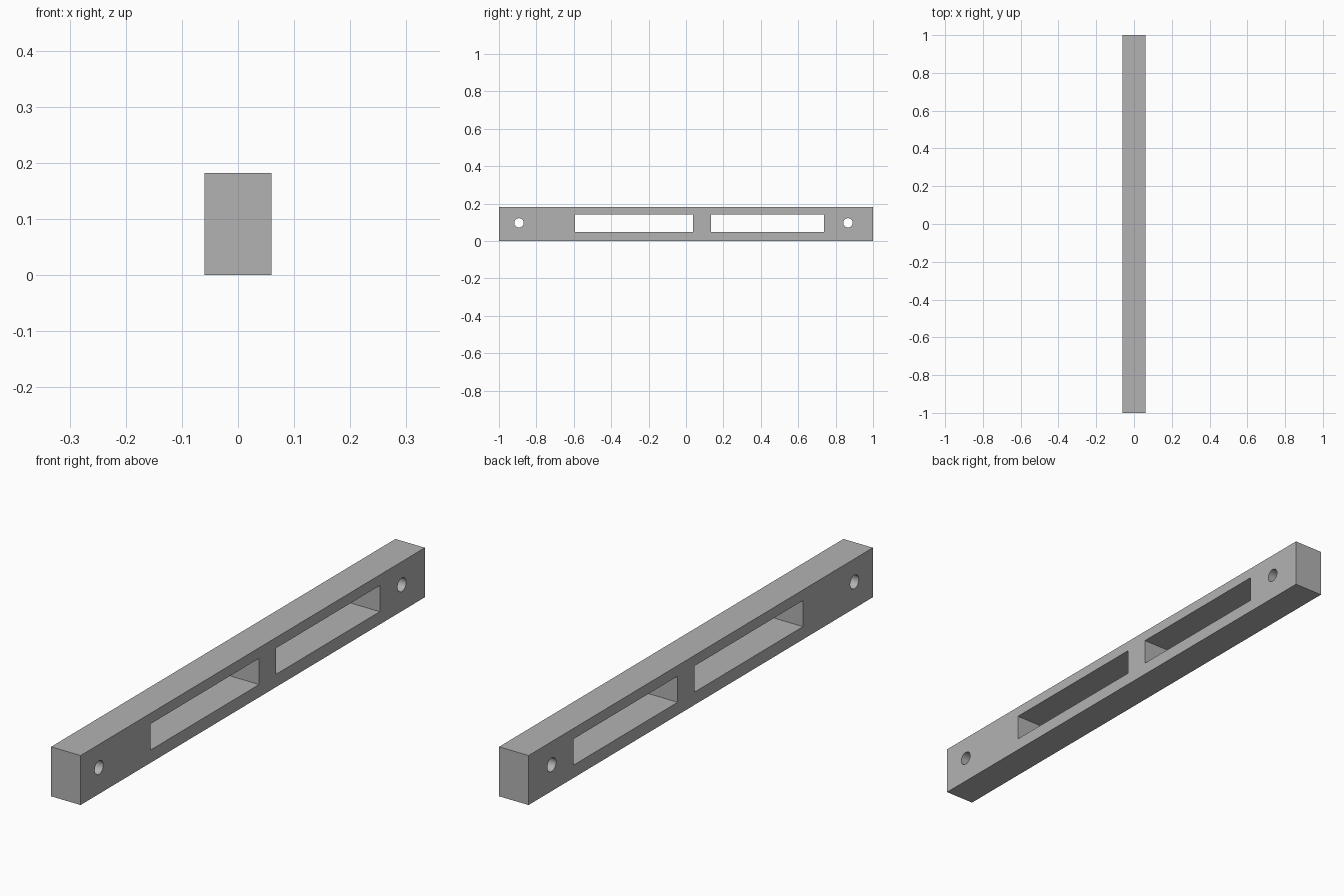
import bpy
import math

WIDTH, LENGTH, HEIGHT = 0.12, 2.0, 0.182
HOLE_Z, HOLE_RADIUS = 0.097, 0.025
SLOT_BOTTOM, SLOT_TOP = 0.047, 0.143

default_cube = bpy.data.objects.get("Cube")
if default_cube:
    bpy.data.objects.remove(default_cube, do_unlink=True)

grey = bpy.data.materials.new("plain grey")
grey.use_nodes = True
colour = (0.45, 0.45, 0.45, 1)
grey.diffuse_color = colour
grey.node_tree.nodes["Principled BSDF"].inputs["Base Color"].default_value = colour


def box(name, size, location):
    bpy.ops.mesh.primitive_cube_add(size=1, location=location)
    obj = bpy.context.object
    obj.name = name
    obj.scale = size
    bpy.ops.object.transform_apply(location=False, rotation=False, scale=True)
    obj.data.materials.append(grey)
    return obj


def slot_cutter(y_start, y_end):
    size = (WIDTH * 2, y_end - y_start, SLOT_TOP - SLOT_BOTTOM)
    centre = (0, (y_start + y_end) / 2, (SLOT_TOP + SLOT_BOTTOM) / 2)
    return box("slot_cutter", size, centre)


def hole_cutter(y):
    bpy.ops.mesh.primitive_cylinder_add(
        vertices=32, radius=HOLE_RADIUS, depth=WIDTH * 2,
        location=(0, y, HOLE_Z), rotation=(0, math.pi / 2, 0))
    obj = bpy.context.object
    obj.name = "hole_cutter"
    obj.data.materials.append(grey)
    return obj


# Solid rectangular bar
bar = box("slotted_bar", (WIDTH, LENGTH, HEIGHT), (0, 0, HEIGHT / 2))

# Two long slots and two round bolt holes, all cut straight through
cutters = [slot_cutter(-0.594, 0.037), slot_cutter(0.134, 0.738),
           hole_cutter(-0.893), hole_cutter(0.866)]

bpy.ops.object.select_all(action="DESELECT")
bar.select_set(True)
bpy.context.view_layer.objects.active = bar
for cutter in cutters:
    cut = bar.modifiers.new("cut", "BOOLEAN")
    cut.operation = "DIFFERENCE"
    cut.solver = "EXACT"
    cut.object = cutter
    bpy.ops.object.modifier_apply(modifier=cut.name)
    bpy.data.objects.remove(cutter, do_unlink=True)

# Smooth hole walls, crisp edges elsewhere
bpy.ops.object.shade_smooth_by_angle(angle=math.radians(30))
